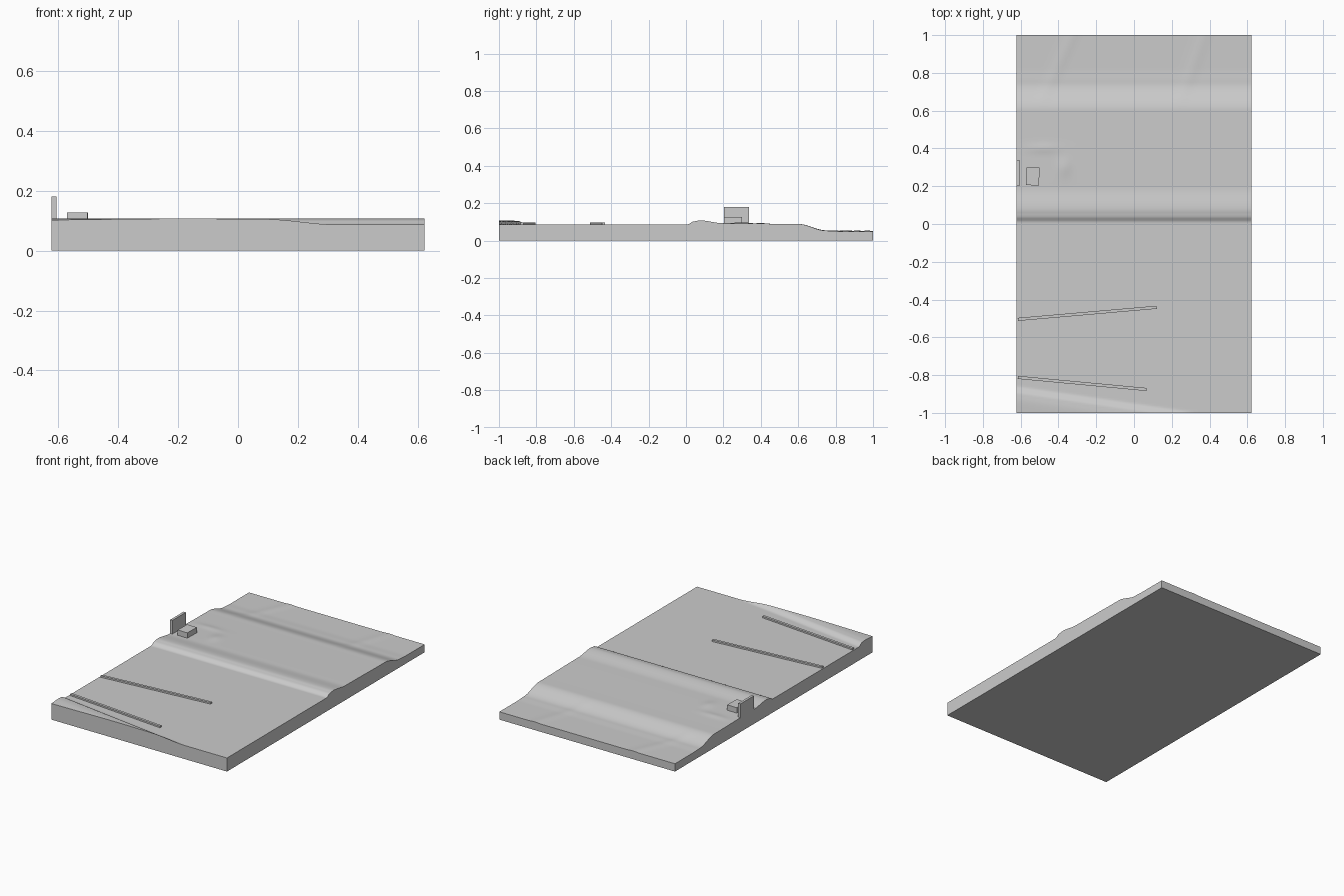
import bpy, bmesh, math
from mathutils import Matrix, Vector

cube = bpy.data.objects.get("Cube")
if cube:
    bpy.data.objects.remove(cube)

HALF_W, FLAT = 0.622, 0.087

stone = bpy.data.materials.new("plain grey")
stone.use_nodes = True
GREY = (0.6, 0.6, 0.6, 1)
stone.diffuse_color = GREY
stone.node_tree.nodes["Principled BSDF"].inputs["Base Color"].default_value = GREY


def add_object(name, bm):
    mesh = bpy.data.meshes.new(name)
    bmesh.ops.recalc_face_normals(bm, faces=bm.faces)
    bm.to_mesh(mesh)
    bm.free()
    mesh.materials.append(stone)
    obj = bpy.data.objects.new(name, mesh)
    bpy.context.collection.objects.link(obj)
    return obj


def block(name, center, size, turn=0):
    bm = bmesh.new()
    bmesh.ops.create_cube(bm, size=1)
    place = Matrix.Translation(center) @ Matrix.Rotation(turn, 4, "Z")
    bm.transform(place @ Matrix.Diagonal((*size, 1)))
    return add_object(name, bm)


def profile(points, t):
    """Smoothly eased height between neighbouring profile points."""
    for (a, za), (b, zb) in zip(points, points[1:]):
        if t <= b:
            s = max(0, (t - a) / (b - a))
            return za + (zb - za) * s * s * (3 - 2 * s)
    return points[-1][1]


def bump(x, y, cx, cy, rx, ry):
    return math.exp(-((x - cx) / rx) ** 2 - ((y - cy) / ry) ** 2)


# Cross-sections of the far bank and of the near bank
far_bank = [(0.01, FLAT), (0.04, 0.103), (0.075, 0.108), (0.2, 0.093),
            (0.6, 0.089), (0.75, 0.053), (0.82, 0.05), (1, 0.05)]
near_bank = [(0, FLAT), (0.035, 0.105), (0.07, 0.107), (0.16, 0.102)]


def ground(x, y):
    if y > 0.01:
        z = profile(far_bank, y)
        # Low mounds beside the house
        z += 0.004 * bump(x, y, -0.48, 0.4, 0.09, 0.025)
        z += 0.006 * bump(x, y, -0.37, 0.3, 0.03, 0.05)
        # Faint slanting ridges on the low ground
        if y > 0.6:
            fade = min(1, (y - 0.6) / 0.2)
            for cx, lean in ((-0.38, 0.45), (0.33, 0.35)):
                off = x - cx - lean * (y - 0.88)
                z += 0.003 * fade * math.exp(-(off / 0.03) ** 2)
        return z
    toe = -0.86 - 0.147 * (x + HALF_W)
    return profile(near_bank, toe - y)


# Terrain slab
bm = bmesh.new()
bmesh.ops.create_grid(bm, x_segments=62, y_segments=200, size=1)
for v in bm.verts:
    v.co.x *= HALF_W
    v.co.z = ground(v.co.x, v.co.y)
rim = [e for e in bm.edges if e.is_boundary]
skirt = bmesh.ops.extrude_edge_only(bm, edges=rim)["geom"]
for v in skirt:
    if isinstance(v, bmesh.types.BMVert):
        v.co.z = 0
bmesh.ops.contextual_create(bm, geom=[e for e in bm.edges if e.is_boundary])
terrain = add_object("terrain_slab", bm)
bpy.context.view_layer.objects.active = terrain
terrain.select_set(True)
bpy.ops.object.shade_smooth_by_angle(angle=math.radians(30))

# Long low groynes reaching out from the side
for name, start, end in (("middle_groyne", (-0.615, -0.505), (0.12, -0.441)),
                         ("front_groyne", (-0.615, -0.812), (0.066, -0.876))):
    a, b = Vector(start), Vector(end)
    d, mid = b - a, (a + b) / 2
    block(name, (mid.x, mid.y, 0.089), (d.length, 0.016, 0.016),
          math.atan2(d.y, d.x))

# Small house and the tall wall at the edge
block("house", (-0.536, 0.252, 0.105), (0.069, 0.094, 0.044), math.radians(-1))
block("edge_wall", (-0.614, 0.27, 0.13), (0.016, 0.135, 0.1))
